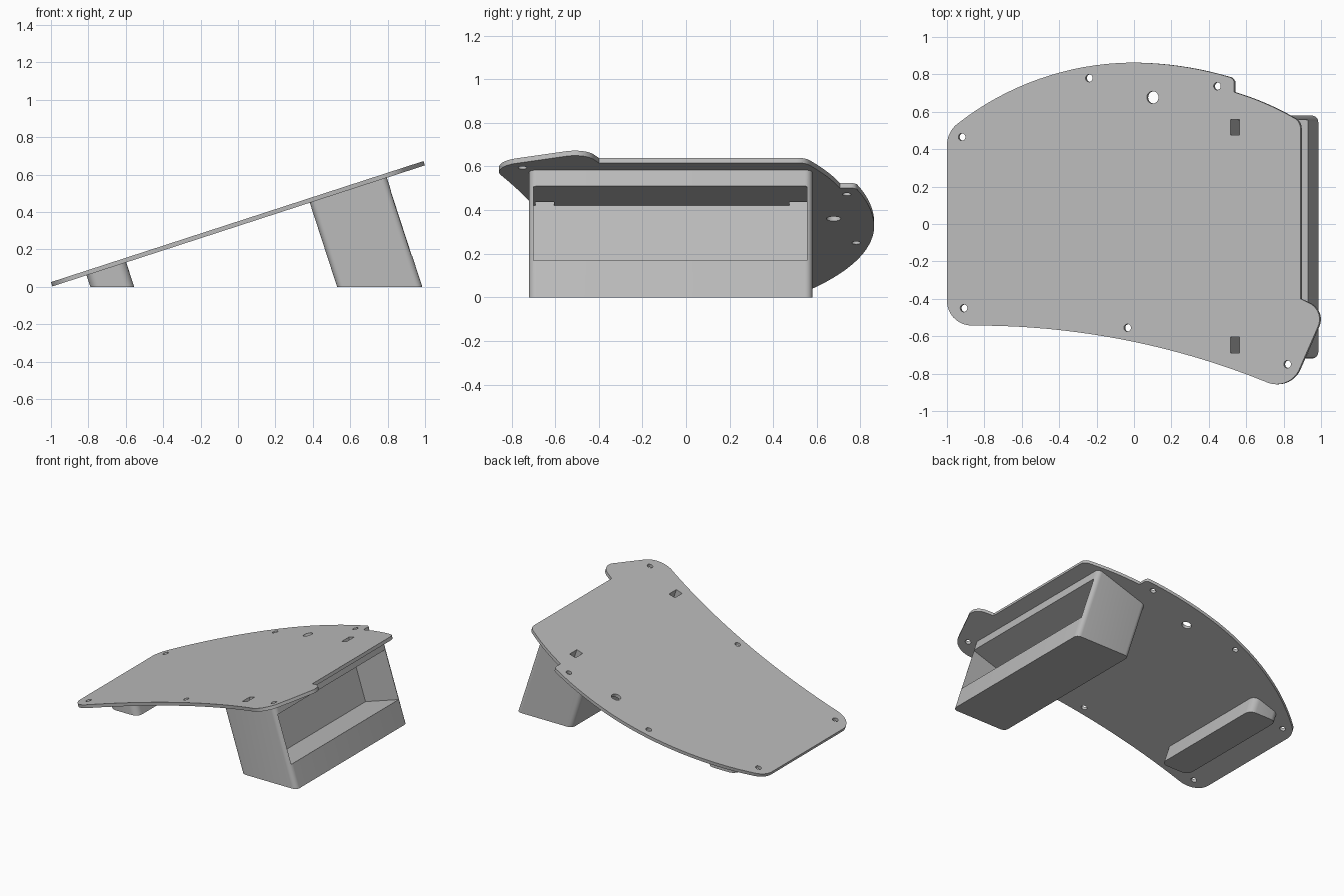
import bpy, bmesh, math
from mathutils import Matrix, Vector

cube = bpy.data.objects.get("Cube")
if cube:
    bpy.data.objects.remove(cube)

# Everything is modelled flat, then tilted about the y axis
TILT = Matrix.Rotation(math.radians(-18), 4, 'Y')
TOP, UNDER = 0.333, 0.309

grey = bpy.data.materials.new("grey_plastic")
grey.use_nodes = True
grey.diffuse_color = (0.5, 0.5, 0.5, 1)
grey.node_tree.nodes["Principled BSDF"].inputs["Base Color"].default_value = (0.5, 0.5, 0.5, 1)


def flat(x):
    """Distance along the untilted plate for a plan position x."""
    return 1.0515 * x + 0.108


def arc(a, m, b, n=8):
    """Points of the circle through a, m and b, from a to b."""
    (ax, ay), (mx, my), (bx, by) = a, m, b
    d = 2 * (ax * (my - by) + mx * (by - ay) + bx * (ay - my))
    qa, qm, qb = ax * ax + ay * ay, mx * mx + my * my, bx * bx + by * by
    cx = (qa * (my - by) + qm * (by - ay) + qb * (ay - my)) / d
    cy = (qa * (bx - mx) + qm * (ax - bx) + qb * (mx - ax)) / d
    r = math.hypot(ax - cx, ay - cy)
    t0, t1 = (math.atan2(y - cy, x - cx) for x, y in (a, b))
    sweep = (t1 - t0) % math.tau
    if d < 0:
        sweep -= math.tau
    return [(cx + r * math.cos(t0 + sweep * i / n),
             cy + r * math.sin(t0 + sweep * i / n)) for i in range(n + 1)]


def rounded_rect(x0, x1, y0, y1, r, n=6):
    pts = []
    corners = ((x1 - r, y1 - r), (x0 + r, y1 - r), (x0 + r, y0 + r), (x1 - r, y0 + r))
    for k, (cx, cy) in enumerate(corners):
        for i in range(n + 1):
            t = math.pi / 2 * (k + i / n)
            pts.append((cx + r * math.cos(t), cy + r * math.sin(t)))
    return pts


def prism(name, pts, low, high, ground=False):
    """Extrude an outline, tilt it and optionally trim it at the ground."""
    bm = bmesh.new()
    base = bm.faces.new([bm.verts.new((x, y, low)) for x, y in pts])
    ext = bmesh.ops.extrude_face_region(bm, geom=[base])
    moved = [v for v in ext["geom"] if isinstance(v, bmesh.types.BMVert)]
    bmesh.ops.translate(bm, verts=moved, vec=(0, 0, high - low))
    bmesh.ops.remove_doubles(bm, verts=bm.verts, dist=1e-5)
    bm.transform(TILT)
    if ground:
        cut = bmesh.ops.bisect_plane(bm, geom=bm.verts[:] + bm.edges[:] + bm.faces[:],
                                     plane_co=(0, 0, 0), plane_no=(0, 0, 1), clear_inner=True)
        rim = [e for e in cut["geom_cut"] if isinstance(e, bmesh.types.BMEdge)]
        bmesh.ops.contextual_create(bm, geom=rim)
    bmesh.ops.recalc_face_normals(bm, faces=bm.faces)
    me = bpy.data.meshes.new(name)
    bm.to_mesh(me)
    bm.free()
    me.materials.append(grey)
    ob = bpy.data.objects.new(name, me)
    bpy.context.collection.objects.link(ob)
    return ob


def box(name, x0, x1, y0, y1, low, high):
    return prism(name, [(x0, y0), (x1, y0), (x1, y1), (x0, y1)], low, high)


def carve(ob, cutters):
    for c in cutters:
        c.hide_render = True
        mod = ob.modifiers.new("cut", 'BOOLEAN')
        mod.operation, mod.solver, mod.object = 'DIFFERENCE', 'EXACT', c
    graph = bpy.context.evaluated_depsgraph_get()
    me = bpy.data.meshes.new_from_object(ob.evaluated_get(graph))
    ob.modifiers.clear()
    ob.data = me


# Plate outline, clockwise from the low end
outline = (
    arc((-1, 0.42), (-0.985, 0.485), (-0.945, 0.535))
    + arc((-0.945, 0.535), (-0.5, 0.778), (-0.02, 0.863), 16)
    + arc((-0.02, 0.863), (0.25, 0.843), (0.505, 0.787), 10)[1:]
    + arc((0.505, 0.787), (0.528, 0.775), (0.535, 0.75), 4)[1:]
    + arc((0.535, 0.705), (0.7, 0.645), (0.85, 0.57))
    + arc((0.85, 0.57), (0.88, 0.545), (0.89, 0.505), 5)[1:]
    + [(0.89, -0.4), (0.945, -0.427)]
    + arc((0.95, -0.43), (0.99, -0.49), (0.983, -0.55))
    + arc((0.88, -0.785), (0.805, -0.85), (0.7, -0.842), 10)
    + arc((0.7, -0.842), (0, -0.63), (-0.87, -0.543), 20)[1:]
    + arc((-0.87, -0.543), (-0.965, -0.5), (-1, -0.4), 10)[1:]
)
plate = prism("top_plate", [(flat(x), y) for x, y in outline], UNDER, TOP)

# Round holes through the plate
holes = []
for x, y, r in ((-0.92, 0.465, 0.02), (-0.24, 0.78, 0.02), (0.445, 0.737, 0.02),
                (0.1, 0.677, 0.033), (-0.91, -0.45, 0.02), (-0.035, -0.555, 0.02),
                (0.82, -0.75, 0.02)):
    ring = [(flat(x) + r * math.cos(math.tau * i / 24), y + r * math.sin(math.tau * i / 24))
            for i in range(24)]
    holes.append(prism("hole_cutter", ring, UNDER - 0.05, TOP + 0.05))

# Rear support with an open tray and two slots reaching up through the plate
support = prism("rear_support", rounded_rect(0.504, 0.937, -0.72, 0.58, 0.035),
                -0.5, UNDER, ground=True)
tray = box("tray_cutter", 0.65, 1.1, -0.7, 0.555, -0.127, 0.231)
slots = [box("slot_cutter", 0.65, 0.7, y, y + 0.085, 0.2, TOP + 0.05) for y in (-0.69, 0.475)]
carve(support, [tray] + slots)
carve(plate, holes + slots)

# Low front foot
foot = prism("front_foot", rounded_rect(-0.751, -0.528, -0.38, 0.55, 0.05),
             -0.3, UNDER, ground=True)

for c in holes + slots + [tray]:
    bpy.data.objects.remove(c)

# Smooth the curved walls, keep the corners crisp
bpy.ops.object.select_all(action='DESELECT')
for ob in (plate, support, foot):
    ob.select_set(True)
bpy.context.view_layer.objects.active = plate
bpy.ops.object.shade_smooth_by_angle(angle=math.radians(30))
